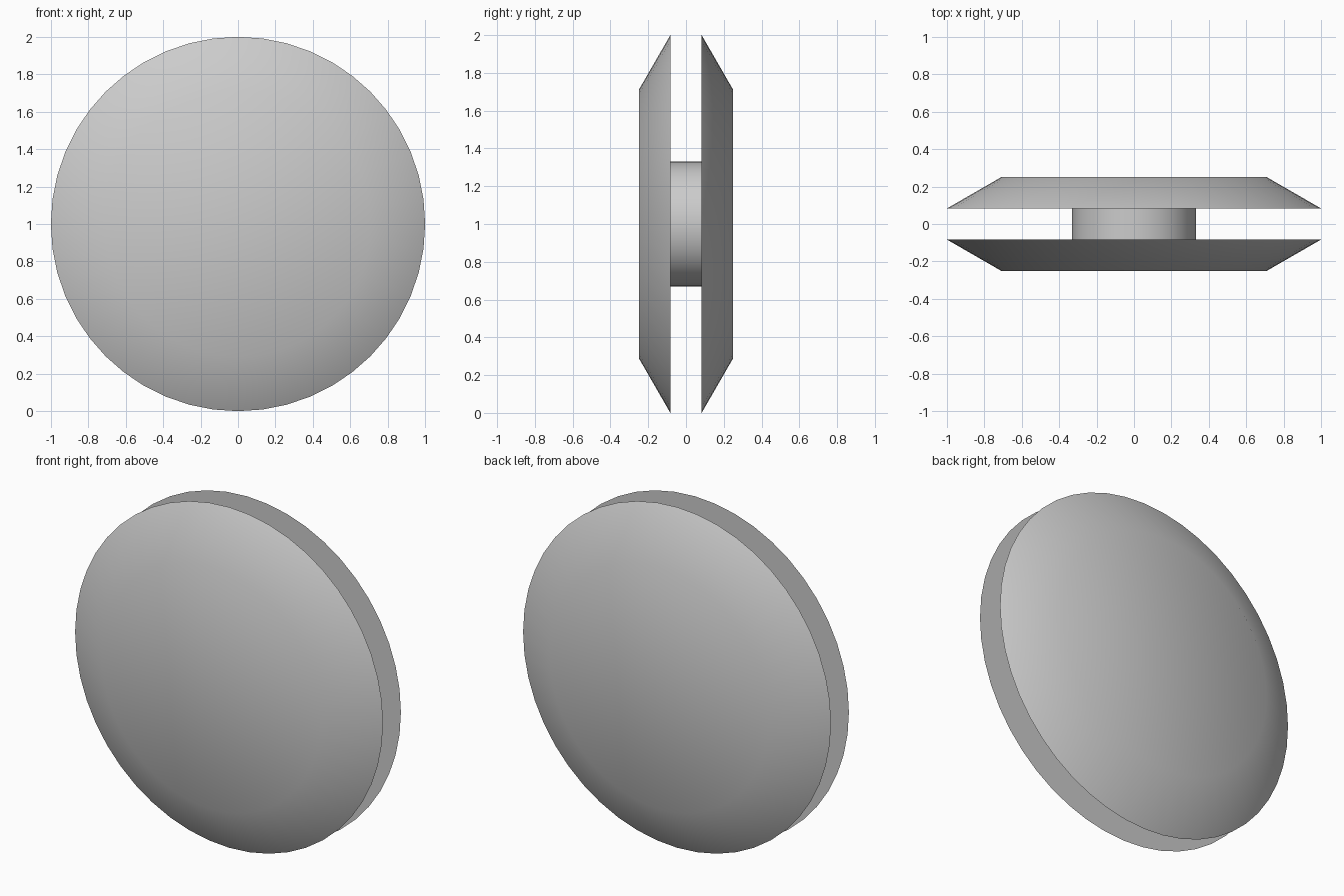
import bpy, bmesh
from math import sin, cos, pi, radians

cube = bpy.data.objects.get("Cube")
if cube:
    bpy.data.objects.remove(cube, do_unlink=True)

SEGMENTS = 48
HUB_R, RIM_R, FACE_R = 0.33, 1.0, 0.71
INNER_Y, OUTER_Y = 0.083, 0.25

grey = bpy.data.materials.new("plain grey")
grey.use_nodes = True
colour = (0.6, 0.6, 0.6, 1)
grey.diffuse_color = colour
grey.node_tree.nodes["Principled BSDF"].inputs["Base Color"].default_value = colour


def revolve(name, profile, capped):
    """Turn (radius, y) points around the y axis at z = 1."""
    bm = bmesh.new()
    angles = [2 * pi * i / SEGMENTS for i in range(SEGMENTS)]
    rings = [[bm.verts.new((r * cos(a), y, 1 + r * sin(a))) for a in angles]
             for r, y in profile]
    for a, b in zip(rings, rings[1:]):
        for i in range(SEGMENTS):
            j = (i + 1) % SEGMENTS
            bm.faces.new((a[i], a[j], b[j], b[i]))
    if capped:
        bm.faces.new(rings[0])
        bm.faces.new(rings[-1])
    bmesh.ops.recalc_face_normals(bm, faces=bm.faces)
    mesh = bpy.data.meshes.new(name)
    bm.to_mesh(mesh)
    bm.free()
    mesh.materials.append(grey)
    obj = bpy.data.objects.new(name, mesh)
    bpy.context.collection.objects.link(obj)
    bpy.ops.object.select_all(action='DESELECT')
    obj.select_set(True)
    bpy.context.view_layer.objects.active = obj
    # The bevel blends softly into the face; the rim stays sharp
    bpy.ops.object.shade_smooth_by_angle(angle=radians(45))
    return obj


# Two bevelled discs with flat inner sides
for name, side in (("front_disc", -1), ("back_disc", 1)):
    revolve(name, [(RIM_R, side * INNER_Y), (FACE_R, side * OUTER_Y)], True)

# Hub joining the discs, closed just inside them
revolve("hub", [(HUB_R, -INNER_Y - 0.01), (HUB_R, INNER_Y + 0.01)], True)
